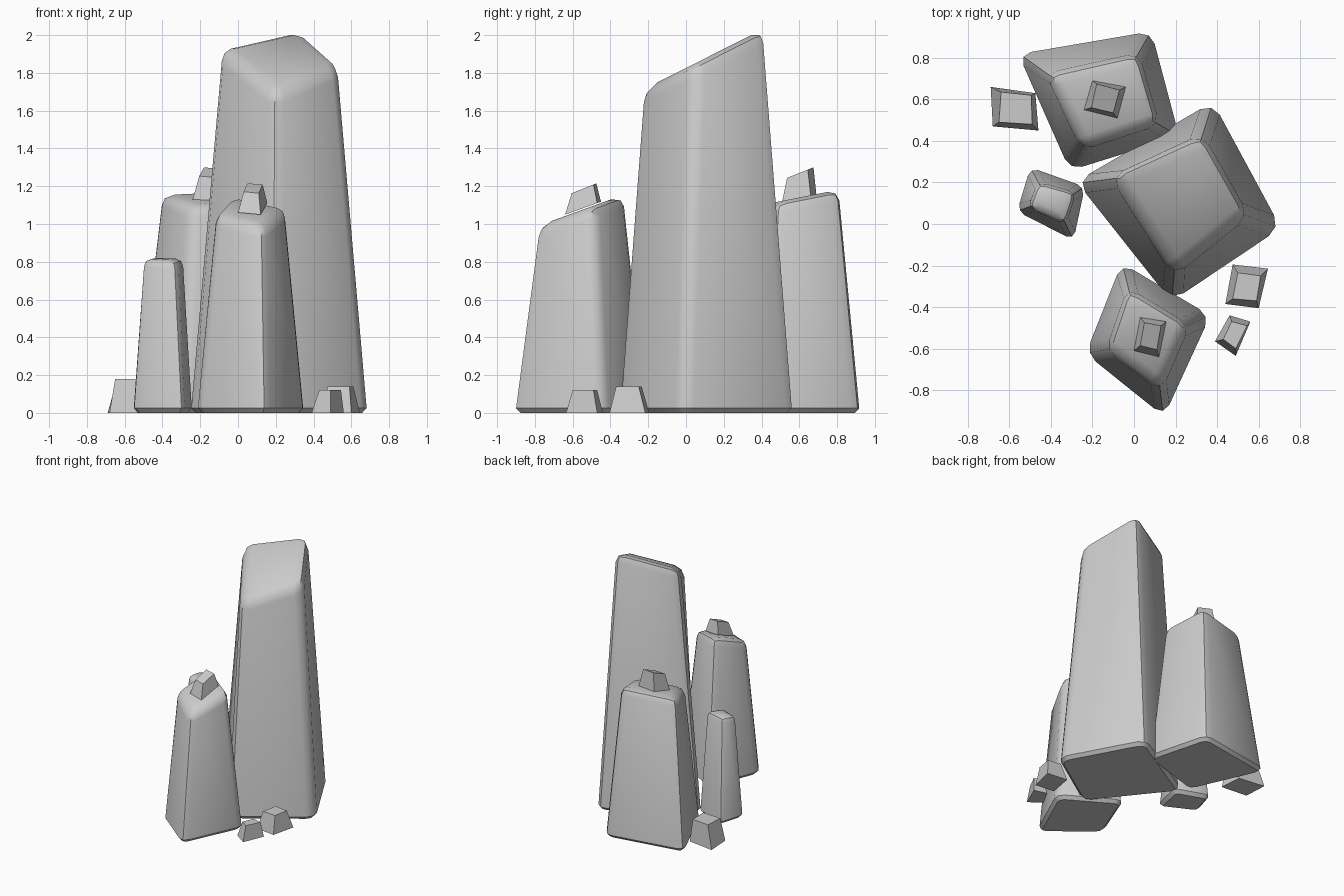
import bpy, bmesh, math

if "Cube" in bpy.data.objects:
    bpy.data.objects.remove(bpy.data.objects["Cube"])


def frustum(bm, base, top, bottom_plane, top_plane):
    """Tapered four-sided block; each plane is (height at y = 0, slope along y)."""
    lo = [bm.verts.new((x, y, bottom_plane[0] + bottom_plane[1] * y)) for x, y in base]
    hi = [bm.verts.new((x, y, top_plane[0] + top_plane[1] * y)) for x, y in top]
    bm.faces.new(lo)
    bm.faces.new(hi)
    for i in range(4):
        j = (i + 1) % 4
        bm.faces.new((lo[i], lo[j], hi[j], hi[i]))
    bmesh.ops.recalc_face_normals(bm, faces=bm.faces)


def finish(bm, name):
    mesh = bpy.data.meshes.new(name)
    bm.to_mesh(mesh)
    bm.free()
    ob = bpy.data.objects.new(name, mesh)
    bpy.context.collection.objects.link(ob)
    return ob


def rock(name, base, top, top_plane, height, bevel):
    """Standing stone with wide soft edges and a small chamfer on the ground."""
    bm = bmesh.new()
    frustum(bm, base, top, (0, 0), top_plane)
    upper = [e for e in bm.edges if max(v.co.z for v in e.verts) > 0.01]
    bmesh.ops.bevel(bm, geom=upper, offset=bevel, segments=2, profile=0.5,
                    affect='EDGES', clamp_overlap=True)
    ground = [e for e in bm.edges if max(v.co.z for v in e.verts) < 0.001
              and any(abs(f.normal.z) < 0.7 for f in e.link_faces)]
    bmesh.ops.bevel(bm, geom=ground, offset=0.025, segments=1, profile=0.5,
                    affect='EDGES', clamp_overlap=True)
    k = height / max(v.co.z for v in bm.verts)
    for v in bm.verts:
        v.co.z *= k
    bmesh.ops.recalc_face_normals(bm, faces=bm.faces)
    ob = finish(bm, name)
    bpy.ops.object.select_all(action='DESELECT')
    ob.select_set(True)
    bpy.context.view_layer.objects.active = ob
    bpy.ops.object.shade_smooth_by_angle(angle=math.radians(40))


def pebble(name, base, top, bottom_plane, top_plane):
    bm = bmesh.new()
    frustum(bm, base, top, bottom_plane, top_plane)
    finish(bm, name)


# Standing stones
rock("tall_rock",
     [(0.38, 0.59), (0.71, -0.02), (0.18, -0.375), (-0.28, 0.205)],
     [(0.33, 0.43), (0.55, 0.04), (0.19, -0.25), (-0.11, 0.23)],
     (1.82, 0.5), 2.0, 0.07)
rock("front_rock",
     [(-0.06, -0.185), (0.37, -0.44), (0.145, -0.93), (-0.235, -0.625)],
     [(-0.03, -0.31), (0.265, -0.49), (0.13, -0.80), (-0.13, -0.61)],
     (1.265, 0.36), 1.13, 0.06)
rock("back_rock",
     [(-0.56, 0.82), (0.085, 0.93), (0.22, 0.42), (-0.31, 0.255)],
     [(-0.42, 0.72), (0.02, 0.82), (0.12, 0.48), (-0.25, 0.36)],
     (1.03, 0.2), 1.17, 0.06)
rock("small_rock",
     [(-0.50, 0.275), (-0.235, 0.18), (-0.29, -0.08), (-0.565, 0.06)],
     [(-0.46, 0.20), (-0.28, 0.15), (-0.33, 0.00), (-0.51, 0.08)],
     (0.81, 0.1), 0.82, 0.04)

# Loose stones on the ground
pebble("ground_pebble_left",
       [(-0.69, 0.66), (-0.475, 0.63), (-0.46, 0.45), (-0.68, 0.47)],
       [(-0.64, 0.635), (-0.495, 0.62), (-0.49, 0.48), (-0.65, 0.49)],
       (0, 0), (0.18, 0))
pebble("ground_pebble_right",
       [(0.475, -0.195), (0.645, -0.215), (0.60, -0.405), (0.44, -0.385)],
       [(0.50, -0.235), (0.61, -0.25), (0.59, -0.37), (0.475, -0.36)],
       (0, 0), (0.14, 0))
pebble("ground_pebble_front",
       [(0.46, -0.44), (0.56, -0.47), (0.49, -0.635), (0.39, -0.565)],
       [(0.47, -0.47), (0.545, -0.49), (0.49, -0.60), (0.43, -0.555)],
       (0, 0), (0.12, 0))

# Stones resting on the sloped tops
pebble("front_rock_pebble",
       [(0.03, -0.45), (0.155, -0.47), (0.12, -0.64), (0.0, -0.61)],
       [(0.05, -0.475), (0.13, -0.49), (0.11, -0.605), (0.03, -0.585)],
       (1.28, 0.36), (1.405, 0.4))
pebble("back_rock_pebble",
       [(-0.20, 0.69), (-0.04, 0.66), (-0.08, 0.51), (-0.24, 0.55)],
       [(-0.18, 0.675), (-0.07, 0.645), (-0.10, 0.535), (-0.205, 0.56)],
       (1.02, 0.2), (1.03, 0.4))
